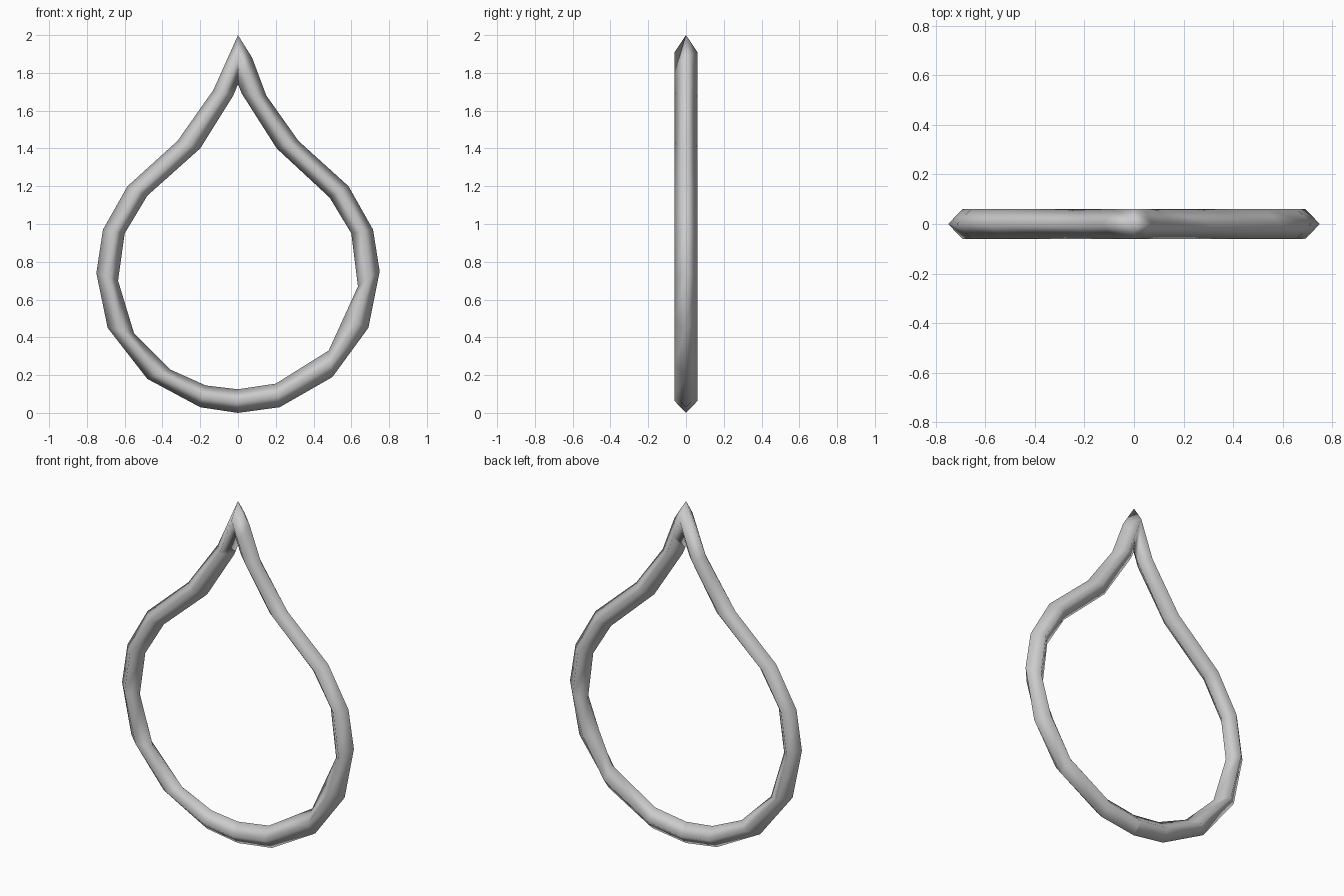
import bpy, bmesh

if "Cube" in bpy.data.objects:
    bpy.data.objects.remove(bpy.data.objects["Cube"])

# Stations along the loop, from the bottom up each side: (outer x, outer z, inner x, inner z)
left = [(-0.20, 0.03, -0.17, 0.145), (-0.48, 0.18, -0.36, 0.23), (-0.69, 0.45, -0.55, 0.42),
        (-0.75, 0.74, -0.635, 0.70), (-0.715, 0.97, -0.60, 0.95), (-0.585, 1.20, -0.48, 1.15),
        (-0.32, 1.44, -0.20, 1.40), (-0.13, 1.71, -0.025, 1.68)]
right = [(0.22, 0.03, 0.20, 0.155), (0.50, 0.19, 0.48, 0.33), (0.69, 0.45, 0.56, 0.505),
         (0.75, 0.75, 0.635, 0.67), (0.715, 0.97, 0.60, 0.95), (0.585, 1.20, 0.485, 1.14),
         (0.32, 1.44, 0.205, 1.40), (0.15, 1.68, 0.02, 1.69), (0.075, 1.88, 0.008, 1.72)]
bottom = (0.0, 0.0, 0.0, 0.125)
apex = (0.0, 2.0, 0.0, 1.74)
path = [bottom] + left + [apex] + right[::-1] + [bottom]
R = 0.06

# Four-sided tube: outer edge, front ridge, inner edge, back ridge
bm = bmesh.new()
rings = []
for st in path:
    ox, oz, ix, iz = st
    mx, mz = (ox + ix) / 2, (oz + iz) / 2
    if st == apex:
        mz = 1.91
    rings.append([bm.verts.new(p) for p in
                  ((ox, 0, oz), (mx, -R, mz), (ix, 0, iz), (mx, R, mz))])
for a, b in zip(rings, rings[1:]):
    for k in range(4):
        n = (k + 1) % 4
        bm.faces.new((a[k], a[n], b[n], b[k]))
bmesh.ops.recalc_face_normals(bm, faces=bm.faces)
# Make sure the faces point outward
if bm.calc_volume(signed=True) < 0:
    bmesh.ops.reverse_faces(bm, faces=bm.faces)
for f in bm.faces:
    f.smooth = True

mesh = bpy.data.meshes.new("teardrop_ring")
bm.to_mesh(mesh)
bm.free()
ring = bpy.data.objects.new("teardrop_ring", mesh)
bpy.context.collection.objects.link(ring)

# Plain grey
grey = bpy.data.materials.new("light grey")
grey.diffuse_color = (0.6, 0.6, 0.6, 1)
grey.use_nodes = True
grey.node_tree.nodes["Principled BSDF"].inputs["Base Color"].default_value = grey.diffuse_color
mesh.materials.append(grey)
